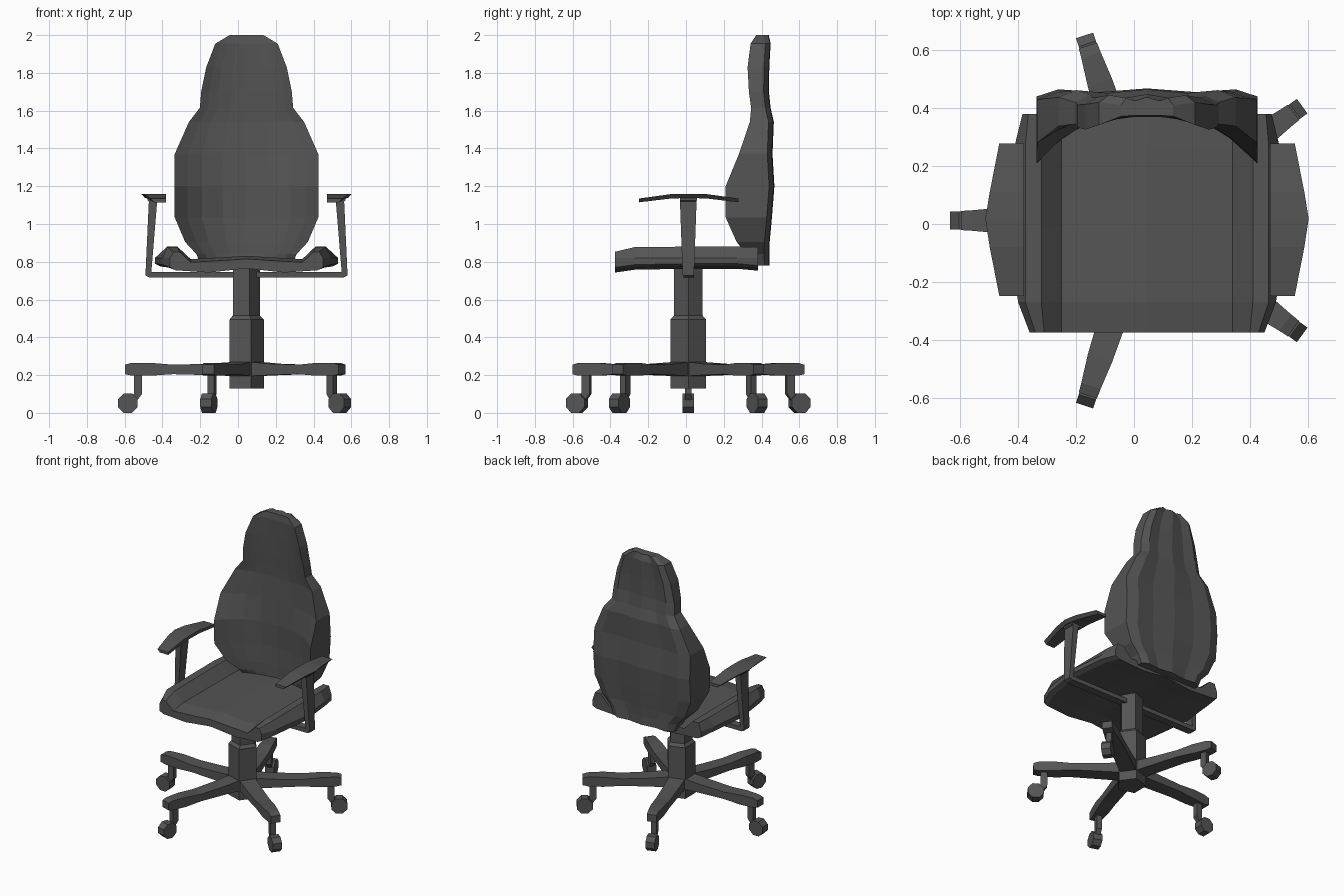
import bpy, bmesh, math

if "Cube" in bpy.data.objects:
    bpy.data.objects.remove(bpy.data.objects["Cube"])

CX, CY = 0.045, 0.012      # chair mid plane
HX = 0.037                 # column centre

grey = bpy.data.materials.new("dark grey")
grey.diffuse_color = (0.09, 0.09, 0.09, 1)
grey.use_nodes = True
grey.node_tree.nodes["Principled BSDF"].inputs["Base Color"].default_value = grey.diffuse_color


def loft(name, rings):
    """Skin a list of equal-length closed rings and cap both ends."""
    bm = bmesh.new()
    vs = [[bm.verts.new(p) for p in ring] for ring in rings]
    n = len(vs[0])
    for a, b in zip(vs, vs[1:]):
        for i in range(n):
            j = (i + 1) % n
            bm.faces.new((a[i], a[j], b[j], b[i]))
    bm.faces.new(vs[0])
    bm.faces.new(vs[-1])
    bmesh.ops.recalc_face_normals(bm, faces=bm.faces)
    me = bpy.data.meshes.new(name)
    bm.to_mesh(me)
    bm.free()
    me.materials.append(grey)
    ob = bpy.data.objects.new(name, me)
    bpy.context.collection.objects.link(ob)
    return ob


def rect_xy(x0, x1, y0, y1, z):
    return [(x0, y0, z), (x1, y0, z), (x1, y1, z), (x0, y1, z)]


# Five-sided column with a wider lower sleeve
def pentagon(r, z):
    return [(HX + r * math.cos(math.tau * i / 5), CY + r * math.sin(math.tau * i / 5), z)
            for i in range(5)]


loft("column", [pentagon(r, z) for r, z in
                [(.1, .13), (.1, .495), (.08, .515), (.08, .79)]])

# Star base legs with casters, one per column face
for k in range(5):
    a = math.pi + k * math.tau / 5
    ca, sa = math.cos(a), math.sin(a)

    def place(r, t, z):
        return (HX + r * ca - t * sa, CY + r * sa + t * ca, z)

    loft("base_leg", [[place(r, -w, z0), place(r, w, z0), place(r, w, z1), place(r, -w, z1)]
                      for r, w, z0, z1 in [(.06, .055, .195, .27), (.2, .052, .2, .26),
                                           (.38, .048, .205, .255), (.5, .044, .197, .265),
                                           (.6, .035, .197, .265), (.635, .033, .205, .255)]])
    loft("caster_post", [[place(r0, -w, z), place(r1, -w, z), place(r1, w, z), place(r0, w, z)]
                         for r0, r1, w, z in [(.545, .588, .018, .21), (.545, .588, .018, .1),
                                              (.575, .62, .015, .06)]])
    loft("caster_wheel", [[place(.62 + .056 * math.cos(math.tau * (i + .5) / 8), t,
                                 .052 + .056 * math.sin(math.tau * (i + .5) / 8))
                           for i in range(8)] for t in (-.031, .031)])

# Seat: cross-section with raised side bolsters, lofted front to back
def seat_ring(y, w, crest, mid, zb):
    half = [(.12, mid - .008), (.295, mid - .018), (min(.365, w - .05), crest),
            (min(.42, w - .02), crest), (w, .82), (w, zb + .015), (w - .03, zb), (.2, zb - .012)]
    right = [(CX + d, y, z) for d, z in half]
    left = [(CX - d, y, z) for d, z in reversed(half)]
    return right + [(CX, y, zb + .01)] + left + [(CX, y, mid)]


loft("seat", [seat_ring(*r) for r in [(-.375, .405, .853, .815, .755), (-.27, .445, .878, .832, .77),
                                      (0, .485, .88, .83, .775), (.27, .457, .88, .828, .775),
                                      (.38, .43, .878, .825, .765)]])

# Backrest: dished sections narrowing into the headrest
def back_ring(z, w, ys, yc, yb):
    front = [-1, -.82, -.62, -.33, 0, .33, .62, .82, 1]
    back = [1, .8, .45, 0, -.45, -.8, -1]
    ring = [(CX + t * w, yc + (ys - yc) * abs(t) ** 2.6, z) for t in front]
    edge = {1: -.025, .8: 0, .45: -.01, 0: .003}
    return ring + [(CX + t * w, yb + edge[abs(t)], z) for t in back]


loft("backrest", [back_ring(*r) for r in [
    (.78, .24, .37, .375, .44), (.84, .265, .32, .38, .438), (.905, .325, .268, .38, .44),
    (1.035, .38, .21, .385, .452), (1.2, .382, .21, .38, .465), (1.37, .38, .28, .385, .455),
    (1.54, .305, .338, .388, .462), (1.615, .247, .345, .385, .445), (1.7, .24, .333, .38, .436),
    (1.83, .213, .326, .375, .438), (1.955, .165, .342, .37, .445), (2.0, .09, .372, .375, .435)]])

# Armrests: cross bar below the seat, leaning posts and bent pads
loft("armrest_bar", [[(x, CY - .025, z0), (x, CY + .03, z0), (x, CY + .03, .747), (x, CY - .025, .747)]
                     for x, z0 in [(CX - .535, .727), (CX - .515, .717),
                                   (CX + .515, .717), (CX + .535, .727)]])
for s, side in ((-1, "left"), (1, "right")):
    loft(side + "_armrest_post", [rect_xy(CX + s * a, CX + s * b, CY - w, CY + w, z)
                                  for a, b, w, z in [(.505, .535, .03, .73), (.473, .517, .044, 1.12),
                                                     (.44, .525, .045, 1.125), (.44, .525, .045, 1.15)]])
    loft(side + "_armrest_pad", [[(CX + s * .425, y, z0), (CX + s * (w - .02), y, z0),
                                  (CX + s * w, y, z1), (CX + s * .425, y, z1)]
                                 for y, w, z0, z1 in [(-.248, .51, 1.115, 1.135), (-.08, .543, 1.135, 1.158),
                                                      (.018, .558, 1.138, 1.16), (.11, .543, 1.135, 1.158),
                                                      (.278, .51, 1.115, 1.135)]])
